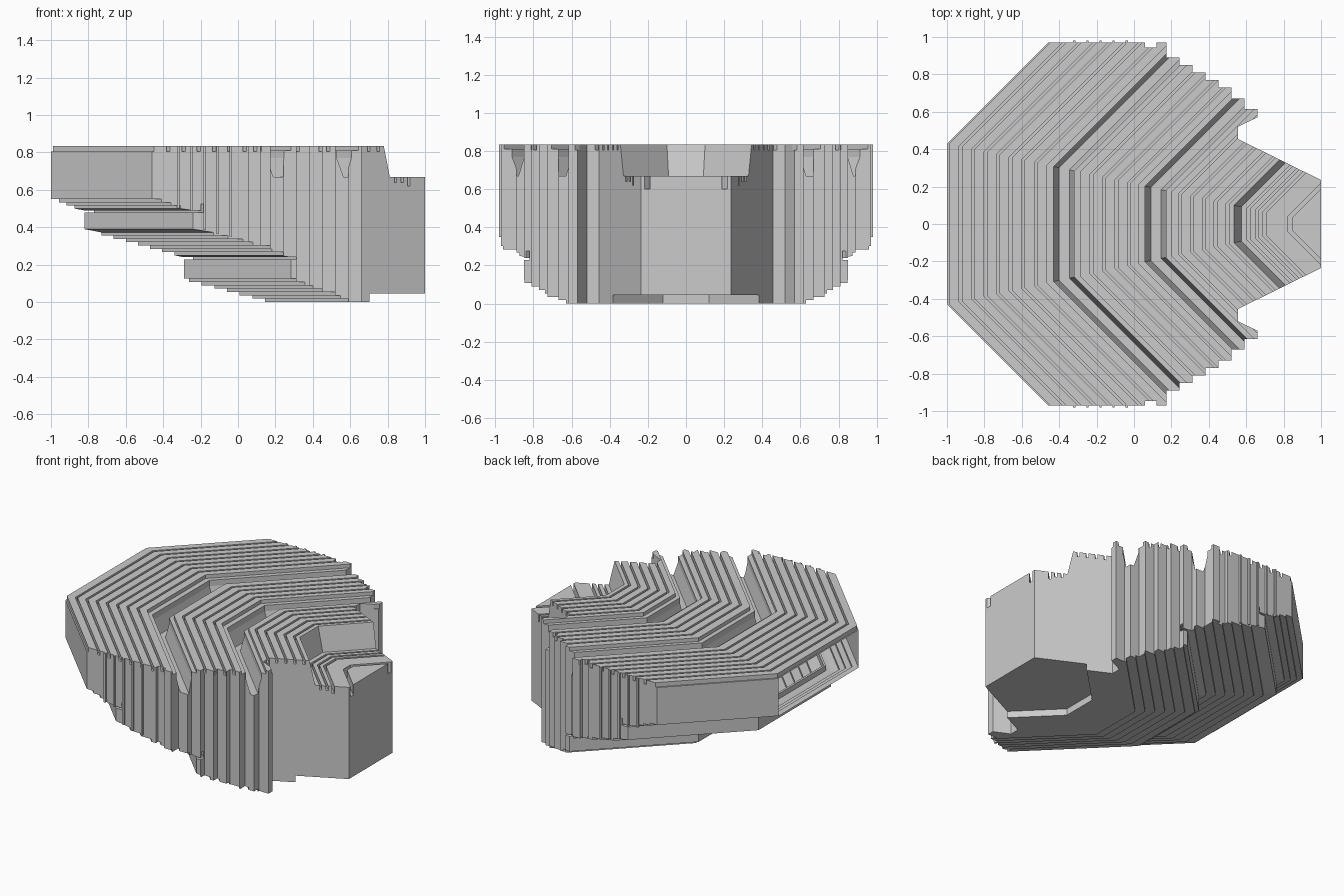
import bpy, bmesh

default = bpy.data.objects.get("Cube")
if default:
    bpy.data.objects.remove(default, do_unlink=True)

TOP, RIM, FLOOR = 0.835, 0.81, 0.67
REACH = 1.05


def make_object(name, bm):
    bmesh.ops.recalc_face_normals(bm, faces=bm.faces[:])
    mesh = bpy.data.meshes.new(name)
    bm.to_mesh(mesh)
    bm.free()
    obj = bpy.data.objects.new(name, mesh)
    bpy.context.collection.objects.link(obj)
    return obj


def chevron(d, z):
    """One bent row line: straight in the middle, 45 degree wings."""
    h = max(0.215 - 0.215 * d, 0.003)
    tip = d + REACH - h
    return [(tip, -REACH, z), (d, -h, z), (d, h, z), (tip, REACH, z)]


def sweep(name, profile):
    """Sweep a closed (d, z) profile along the chevron."""
    bm = bmesh.new()
    rings = [[bm.verts.new(p) for p in chevron(d, z)] for d, z in profile]
    for a, b in zip(rings, rings[1:] + rings[:1]):
        for k in range(3):
            bm.faces.new((a[k], a[k + 1], b[k + 1], b[k]))
    caps = [bm.faces.new([r[k] for r in rings]) for k in (0, 3)]
    bmesh.ops.triangulate(bm, faces=caps)
    return make_object(name, bm)


def prism(name, outline, z0, z1):
    bm = bmesh.new()
    low = [bm.verts.new((x, y, z0)) for x, y in outline]
    high = [bm.verts.new((x, y, z1)) for x, y in outline]
    n = len(outline)
    for i in range(n):
        j = (i + 1) % n
        bm.faces.new((low[i], low[j], high[j], high[i]))
    caps = [bm.faces.new(low), bm.faces.new(high)]
    bmesh.ops.triangulate(bm, faces=caps)
    return make_object(name, bm)


# Profile pieces for the top surface
def groove(d, z=TOP, depth=0.03, width=0.015):
    return [(d, z), (d, z - depth), (d + width, z - depth), (d + width, z)]


def grooves(start, step, count, z=TOP):
    return [p for i in range(count) for p in groove(start + i * step, z)]


def valley(d):
    left = [(-0.035, TOP), (-0.035, RIM), (0, RIM), (0, 0.77), (0.03, FLOOR)]
    right = [(0.085, FLOOR), (0.11, 0.77), (0.11, RIM), (0.14, RIM), (0.14, TOP)]
    return [(d + x, z) for x, z in left + right]


# Profile pieces for the stepped underside
def stairs(d0, z0, d1, z1, count):
    pts = []
    for i in range(1, count + 1):
        d = d0 + (d1 - d0) * i / count
        pts += [(d, z0 + (z1 - z0) * (i - 1) / count),
                (d, z0 + (z1 - z0) * i / count)]
    return pts


def hooked_riser(d, z, foot):
    """Tall riser with a thin hooked slot under its upper edge."""
    return [(d, z), (d + 0.035, z), (d + 0.035, z + 0.035),
            (d + 0.05, z + 0.035), (d + 0.05, z - 0.012),
            (d, z - 0.012), (d, foot)]


underside = [(-1, 0.55)]
underside += stairs(-1, 0.55, -0.875, 0.50, 3)
underside += hooked_riser(-0.82, 0.49, 0.39)
underside += stairs(-0.86, 0.39, -0.34, 0.25, 8)[2:]
underside += hooked_riser(-0.29, 0.24, 0.125)
underside += stairs(-0.33, 0.125, 0.145, 0, 7)
underside += [(0.44, 0), (0.44, 0.045), (1.02, 0.045)]

surface = [(-1, 0.805), (-0.99, 0.805), (-0.99, TOP)]
surface += grooves(-0.935, 0.067, 7)
surface += valley(-0.43)
surface += grooves(-0.235, 0.067, 4)
surface += valley(0.06)
surface += grooves(0.24, 0.063, 5)
surface += [(0.535, TOP), (0.575, FLOOR)]
surface += grooves(0.605, 0.045, 2, FLOOR)
surface += groove(0.69, FLOOR, 0.05, 0.018)
surface += groove(0.82, FLOOR, 0.07, 0.025)
surface += [(1.02, FLOOR)]

# Terraced body, trimmed to its stepped plan outline
body = sweep("terraced_body", surface + underside[::-1])

half = [(-1, 0.43), (-0.465, 0.97), (0.06, 0.97), (0.06, 0.945),
        (0.12, 0.945), (0.12, 0.97), (0.175, 0.97)]
ledges = [0.89, 0.85, 0.81, 0.77, 0.73, 0.67, 0.615]
for i, y in enumerate(ledges):
    half += [(0.175 + 0.0693 * i, y), (0.175 + 0.0693 * (i + 1), y)]
half += [(0.66, 0.57), (0.555, 0.52), (0.555, 0.455), (1, 0.235)]
outline = half + [(x, -y) for x, y in reversed(half)]
cutter = prism("plan_cutter", outline, -0.2, 1.1)
cutter.hide_render = True

trim = body.modifiers.new("trim", "BOOLEAN")
trim.operation = "INTERSECT"
trim.solver = "EXACT"
trim.object = cutter
graph = bpy.context.evaluated_depsgraph_get()
trimmed = bpy.data.meshes.new_from_object(body.evaluated_get(graph))
body.modifiers.clear()
body.data = trimmed
bpy.data.objects.remove(cutter, do_unlink=True)

# Thin upright fins along both long sides
for side, label in ((1, "back"), (-1, "front")):
    for i, z in enumerate((0.50, 0.49, 0.385, 0.365, 0.35)):
        x = -0.325 + 0.07 * i
        a, b = 0.965 * side, 0.982 * side
        prism(f"{label}_fin_{i + 1}",
              [(x, a), (x + 0.012, a), (x + 0.012, b), (x, b)], z, TOP)
